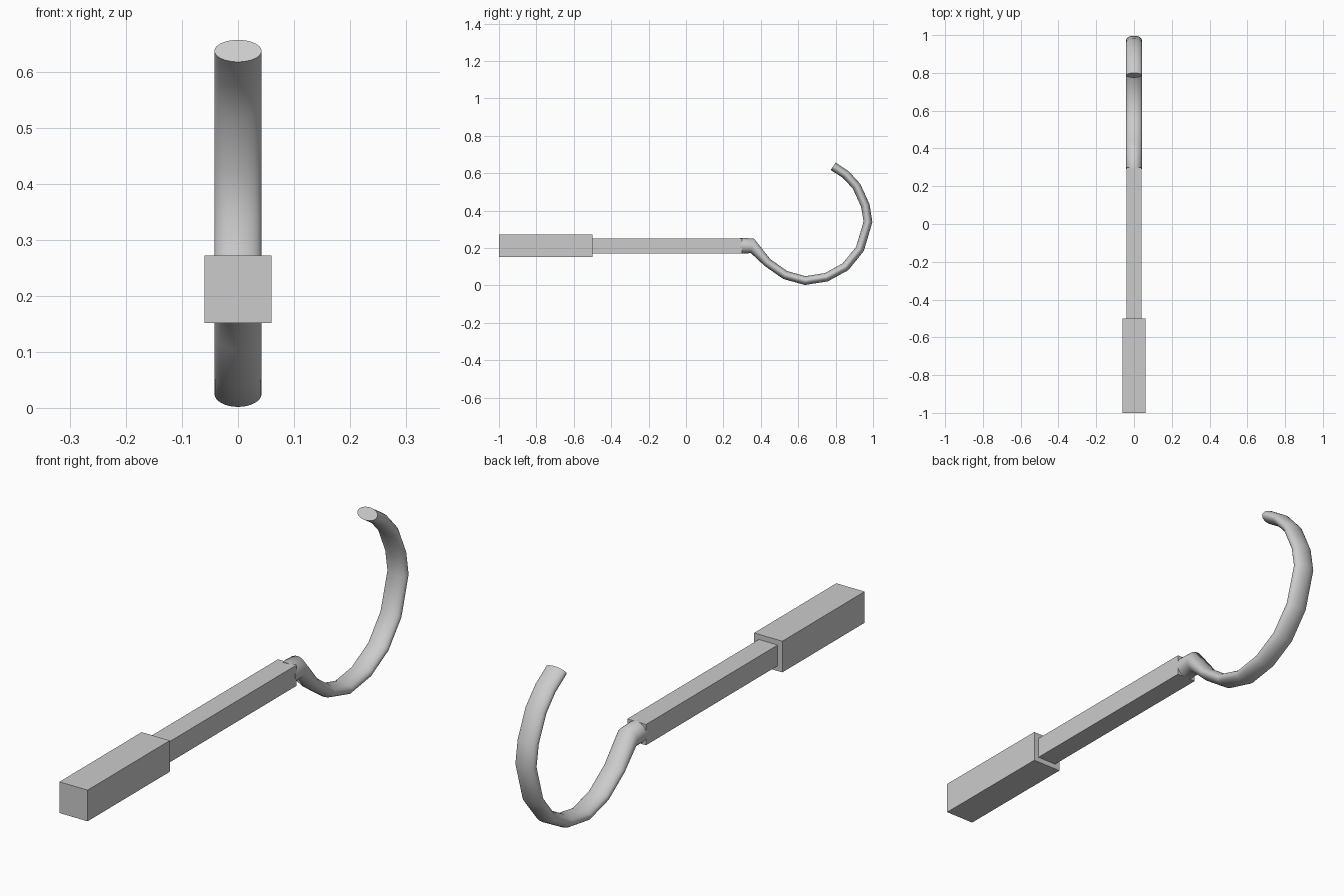
import bpy, bmesh, math
from mathutils import Vector

if "Cube" in bpy.data.objects:
    bpy.data.objects.remove(bpy.data.objects["Cube"])


def box(name, half, y0, y1, z):
    bpy.ops.mesh.primitive_cube_add(size=1, location=(0, (y0 + y1) / 2, z))
    ob = bpy.context.object
    ob.name = name
    ob.scale = (2 * half, y1 - y0, 2 * half)
    bpy.ops.object.transform_apply(location=False, rotation=False, scale=True)
    return ob


AXIS = 0.212

# Square grip and thinner square shaft
box("handle", 0.06, -1.0, -0.5, AXIS)
box("shaft", 0.04, -0.5, 0.30, AXIS)

# Hook centre line (y, z): neck, then an open arc
path = [(0.29, AXIS), (0.355, AXIS), (0.435, 0.123), (0.53, 0.056),
        (0.637, 0.026), (0.751, 0.044), (0.853, 0.10), (0.93, 0.195),
        (0.973, 0.34), (0.959, 0.427), (0.912, 0.53), (0.855, 0.592), (0.787, 0.637)]
pts = [Vector((0, y, z)) for y, z in path]
SIDES, WIDTH, THICK = 32, 0.042, 0.0235

# Elliptical section swept along the path; the neck ends are full height
bm = bmesh.new()
rings = []
for i, p in enumerate(pts):
    a = (p - pts[i - 1]).normalized() if i else Vector((0, 1, 0))
    b = (pts[i + 1] - p).normalized() if i < len(pts) - 1 else a
    t = (a + b).normalized()
    n = Vector((0, -t.z, t.y))
    h = THICK
    if i == 0:
        h = 0.042
    elif i == 1:
        n, h = Vector((0, 0.2, 0.98)), 0.040
    rings.append([bm.verts.new(p + Vector((WIDTH * math.cos(k * math.tau / SIDES), 0, 0))
                               + n * h * math.sin(k * math.tau / SIDES))
                  for k in range(SIDES)])
for r, s in zip(rings, rings[1:]):
    for k in range(SIDES):
        m = (k + 1) % SIDES
        bm.faces.new((r[k], r[m], s[m], s[k]))
bm.faces.new(rings[0])
bm.faces.new(rings[-1])
bmesh.ops.recalc_face_normals(bm, faces=bm.faces)
mesh = bpy.data.meshes.new("hook")
bm.to_mesh(mesh)
bm.free()
hook = bpy.data.objects.new("hook", mesh)
bpy.context.collection.objects.link(hook)
bpy.ops.object.select_all(action='DESELECT')
hook.select_set(True)
bpy.context.view_layer.objects.active = hook
bpy.ops.object.shade_smooth_by_angle(angle=math.radians(50))
